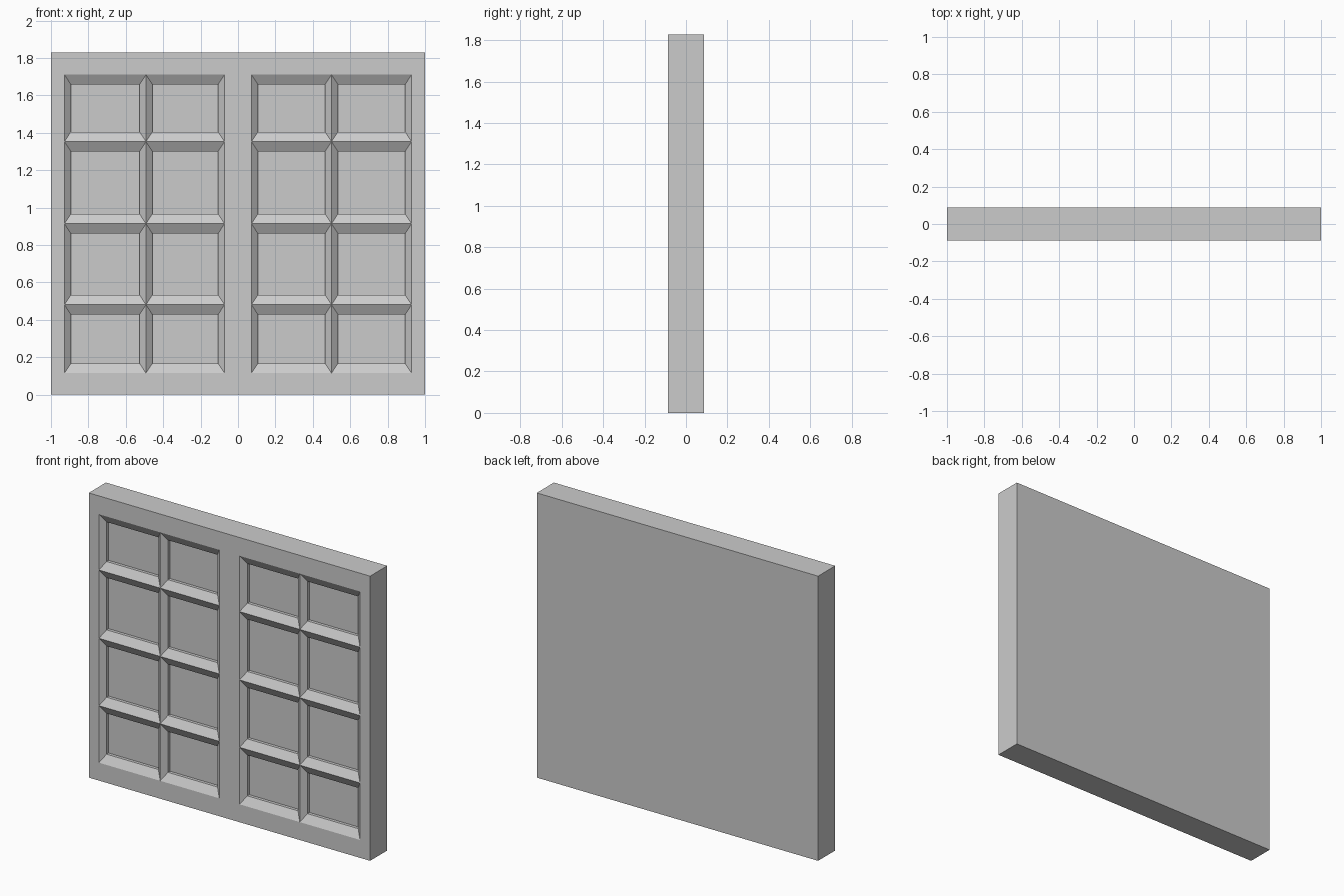
import bpy, bmesh

if "Cube" in bpy.data.objects:
    bpy.data.objects.remove(bpy.data.objects["Cube"])

HALF_DEPTH = 0.087
BEVEL_DEPTH, PANE_DEPTH = 0.03, 0.05

# Grid lines of the window face: outer frame, glazing bars, centre post
xs = [-1, -0.928, -0.492, -0.072, 0.072, 0.5, 0.928, 1]
zs = [0, 0.115, 0.481, 0.914, 1.353, 1.711, 1.829]
pane_cols = (1, 2, 4, 5)
pane_rows = (1, 2, 3, 4)
INSET_X, INSET_Z = 0.034, 0.052

bm = bmesh.new()


def rect(x0, x1, z0, z1, depth):
    """Four corner vertices at a given depth behind the front face."""
    y = -HALF_DEPTH + depth
    return [bm.verts.new((x, y, z)) for x, z in
            ((x0, z0), (x1, z0), (x1, z1), (x0, z1))]


def bridge(a, b):
    for i in range(4):
        j = (i + 1) % 4
        bm.faces.new((a[i], a[j], b[j], b[i]))


for c in range(len(xs) - 1):
    for r in range(len(zs) - 1):
        x0, x1, z0, z1 = xs[c], xs[c + 1], zs[r], zs[r + 1]
        outer = rect(x0, x1, z0, z1, 0)
        if c in pane_cols and r in pane_rows:
            # Sloped glazing bars, short straight rebate, recessed pane
            inner = (x0 + INSET_X, x1 - INSET_X, z0 + INSET_Z, z1 - INSET_Z)
            lip = rect(*inner, BEVEL_DEPTH)
            pane = rect(*inner, PANE_DEPTH)
            bridge(outer, lip)
            bridge(lip, pane)
            bm.faces.new(pane)
        else:
            # Flat frame face
            bm.faces.new(outer)
bmesh.ops.remove_doubles(bm, verts=bm.verts[:], dist=1e-4)

# Frame sides and flat back
rim = [e for e in bm.edges if e.is_boundary]
ext = bmesh.ops.extrude_edge_only(bm, edges=rim)["geom"]
for v in ext:
    if isinstance(v, bmesh.types.BMVert):
        v.co.y = HALF_DEPTH
bmesh.ops.holes_fill(bm, edges=[e for e in bm.edges if e.is_boundary], sides=0)

# Merge coplanar frame faces, then orient everything outwards
bmesh.ops.dissolve_limit(bm, angle_limit=0.01, verts=bm.verts[:], edges=bm.edges[:])
bmesh.ops.recalc_face_normals(bm, faces=bm.faces[:])

mesh = bpy.data.meshes.new("double_window")
bm.to_mesh(mesh)
bm.free()
bpy.context.collection.objects.link(bpy.data.objects.new("double_window", mesh))
